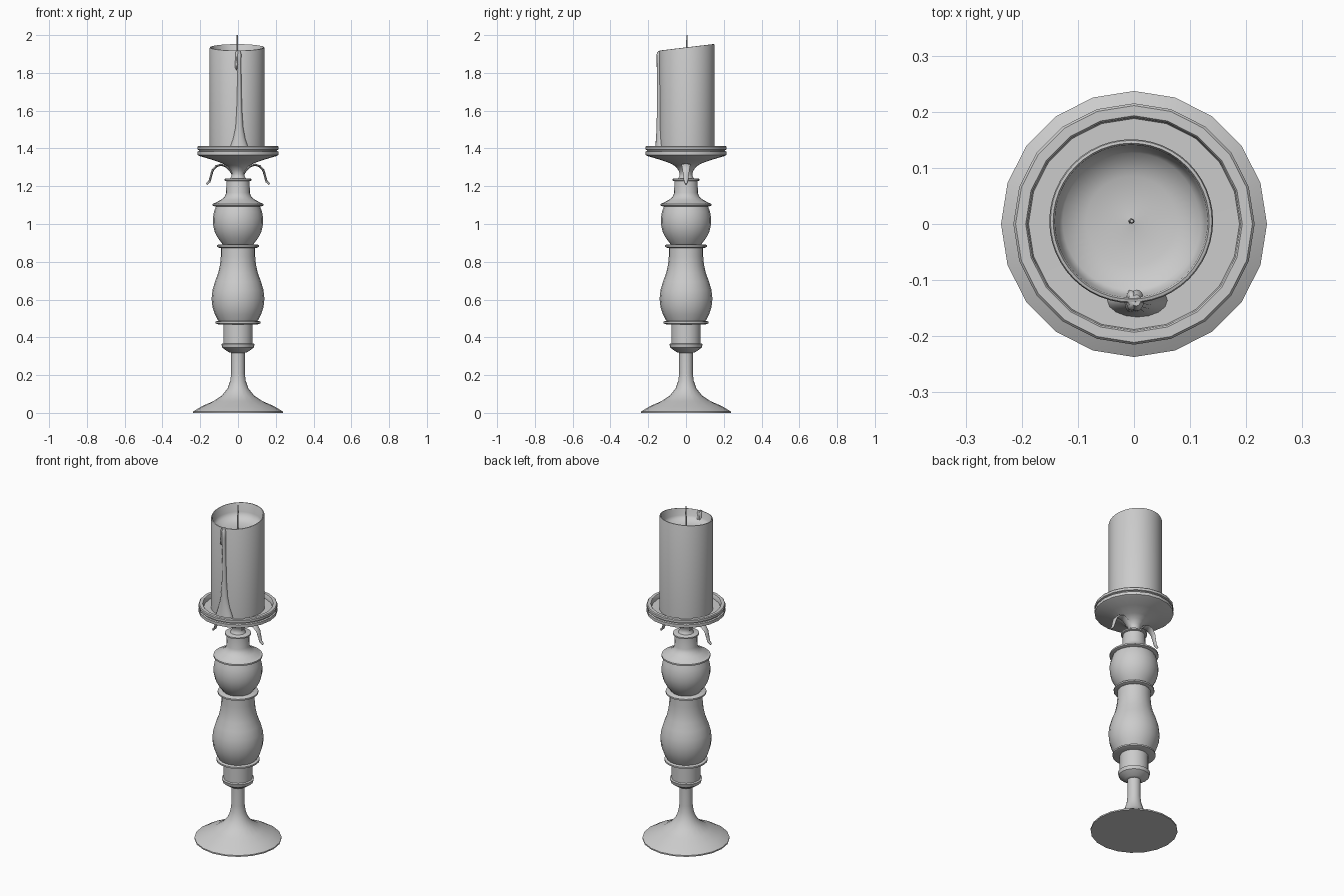
import bpy, bmesh, math
from mathutils import Vector


def finish(name, bm, angle=35):
    bmesh.ops.remove_doubles(bm, verts=bm.verts, dist=1e-5)
    bmesh.ops.recalc_face_normals(bm, faces=bm.faces)
    me = bpy.data.meshes.new(name)
    bm.to_mesh(me)
    bm.free()
    ob = bpy.data.objects.new(name, me)
    bpy.context.collection.objects.link(ob)
    bpy.ops.object.select_all(action='DESELECT')
    bpy.context.view_layer.objects.active = ob
    ob.select_set(True)
    bpy.ops.object.shade_smooth_by_angle(angle=math.radians(angle))
    return ob


def loft(name, rings, angle=35):
    """Skin closed rings of points and cap both ends."""
    bm = bmesh.new()
    loops = [[bm.verts.new(p) for p in r] for r in rings]
    n = len(loops[0])
    for a, b in zip(loops, loops[1:]):
        for i in range(n):
            j = (i + 1) % n
            bm.faces.new((a[i], a[j], b[j], b[i]))
    bm.faces.new(loops[0])
    bm.faces.new(loops[-1])
    return finish(name, bm, angle)


def ellipse(x, y, z, rx, ry, n):
    return [Vector((x + rx * math.cos(2 * math.pi * i / n),
                    y + ry * math.sin(2 * math.pi * i / n), z)) for i in range(n)]


def lathe(name, profile, n=20, angle=35):
    return loft(name, [ellipse(0, 0, z, r, r, n) for r, z in profile], angle)


# Foot and thin stem
lathe("foot", [(.237, 0), (.237, .008), (.19, .036), (.13, .062), (.085, .092),
               (.055, .13), (.041, .17), (.036, .21), (.036, .33)])

# Turned column: collar, vase, upper bulb and neck
lathe("lower_collar", [(.036, .318), (.05, .322), (.083, .345), (.088, .365), (.078, .368),
                       (.078, .47)])
lathe("vase_body", [(.095, .47), (.104, .487), (.122, .52), (.135, .56), (.14, .605),
                    (.135, .65), (.122, .695), (.105, .74), (.095, .785), (.091, .83),
                    (.091, .885)])
lathe("upper_bulb", [(.07, .88), (.085, .897), (.106, .925), (.124, .96), (.132, .995),
                     (.133, 1.03), (.127, 1.065), (.114, 1.1)])
lathe("neck", [(.125, 1.1), (.125, 1.11), (.09, 1.128), (.07, 1.145), (.063, 1.165),
               (.061, 1.235)])

# Bead rings between the turned sections
for name, r, z, h in (("lower_ring", .118, .478, .018), ("middle_ring", .111, .883, .018),
                      ("upper_ring", .134, 1.102, .018), ("neck_ring", .071, 1.234, .016)):
    lathe(name, [(r - .012, z - h / 2), (r, z - h / 4), (r, z + h / 4), (r - .008, z + h / 2)])

# Drip tray on a flared cup
lathe("drip_tray", [(.045, 1.238), (.036, 1.25), (.033, 1.265), (.04, 1.285), (.058, 1.307),
                    (.085, 1.322), (.14, 1.341), (.205, 1.36), (.215, 1.365), (.215, 1.383),
                    (.207, 1.386), (.207, 1.391), (.215, 1.394), (.215, 1.408), (.211, 1.413),
                    (.193, 1.413), (.19, 1.409), (.188, 1.387), (.02, 1.385)])

# Curled leaves on both sides
path = [(.015, 1.245, .012), (.04, 1.283, .018), (.065, 1.306, .022), (.09, 1.314, .024),
        (.115, 1.306, .022), (.135, 1.283, .018), (.144, 1.25, .014), (.151, 1.225, .011),
        (.167, 1.21, .005)]
for side, label in ((-1, "left"), (1, "right")):
    rings = []
    for i, (x, z, w) in enumerate(path):
        a, b = path[max(i - 1, 0)], path[min(i + 1, len(path) - 1)]
        t = Vector((b[0] - a[0], 0, b[1] - a[1])).normalized()
        nrm = Vector((-t.z, 0, t.x))
        ring = []
        for k in range(8):
            ang = 2 * math.pi * k / 8
            p = Vector((x, w * math.cos(ang), z)) + nrm * .006 * math.sin(ang)
            ring.append((p.x * side, p.y, p.z))
        rings.append(ring)
    loft(label + "_leaf", rings, 60)

# Hollow candle with a slanted rim
CX, CY = -.005, .005
rings = [ellipse(CX, CY, 1.38, .146, .146, 48)]
for r, z, slant in ((.146, 1.928, .12), (.144, 1.934, .12), (.139, 1.935, .12),
                    (.136, 1.929, .12), (.132, 1.89, .07), (.122, 1.87, .02),
                    (.08, 1.857, 0), (.02, 1.85, 0), (.006, 1.853, 0)):
    ring = ellipse(CX, CY, z, r, r, 48)
    for p in ring:
        p.z += slant * p.y
    rings.append(ring)
loft("candle", rings, 50)

# Wax runs down the front
drips = {
    "long_wax_drip": [(.006, 1.385, .054, .03), (.006, 1.41, .047, .027), (.006, 1.45, .033, .023),
                      (.007, 1.51, .021, .02), (.007, 1.6, .015, .018), (.007, 1.75, .011, .017),
                      (.006, 1.86, .011, .019), (.005, 1.9, .013, .019), (.004, 1.917, .008, .01)],
    "short_wax_drip": [(-.008, 1.815, .002, .008), (-.008, 1.825, .007, .018),
                       (-.008, 1.845, .009, .021), (-.007, 1.875, .007, .018),
                       (-.005, 1.905, .009, .018), (-.004, 1.917, .006, .01)],
}
for name, secs in drips.items():
    loft(name, [ellipse(x, -.136, z, w, d, 16) for x, z, w, d in secs], 60)

# Wick
loft("wick", [ellipse(CX + dx, CY, z, r, r, 8) for dx, z, r in
              ((0, 1.845, .005), (0, 1.9, .004), (.002, 1.96, .004), (.001, 2.0, .003))], 50)
